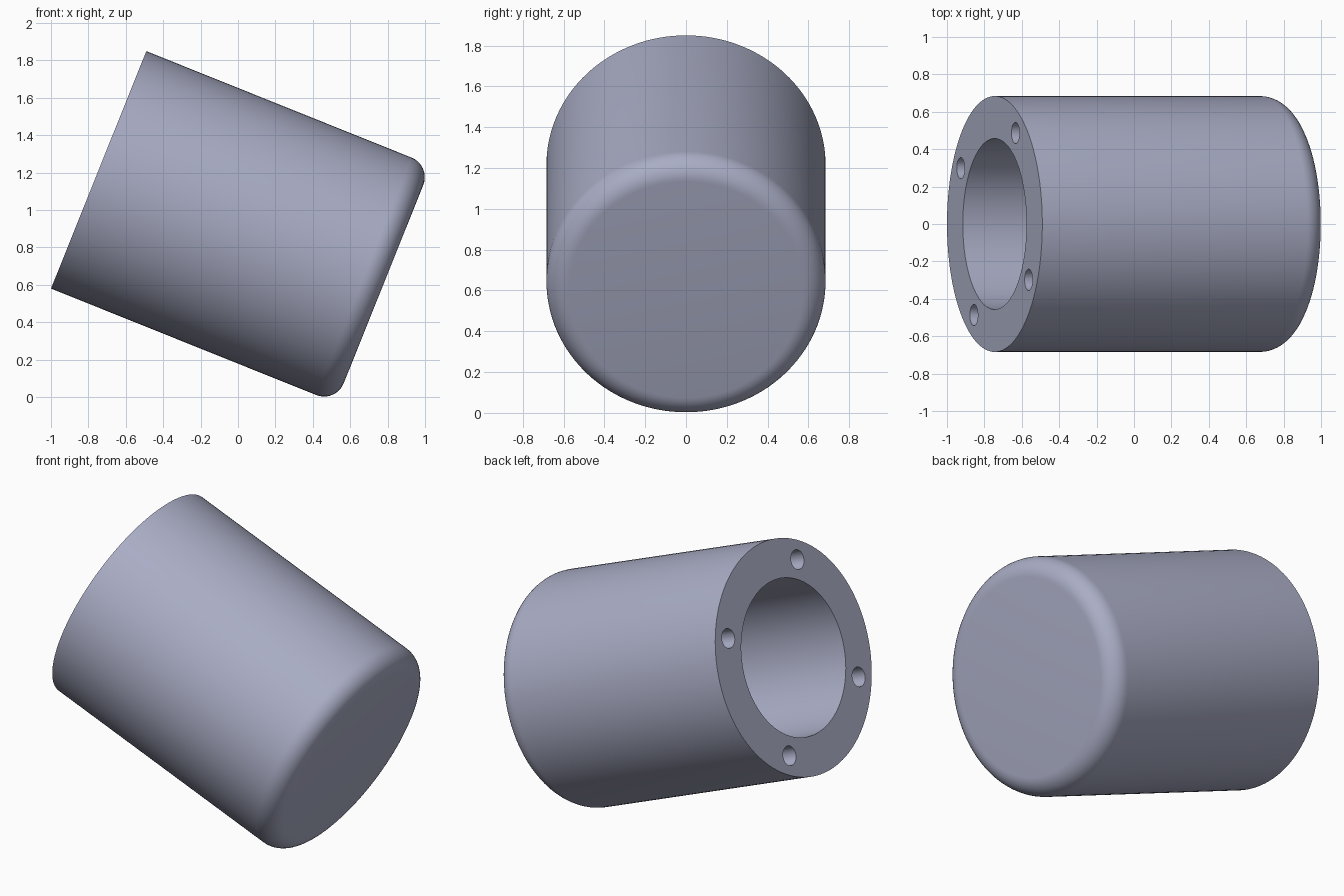
import bpy
import bmesh
from math import radians, sin, cos, pi
from mathutils import Matrix, Vector

default = bpy.data.objects.get("Cube")
if default:
    bpy.data.objects.remove(default, do_unlink=True)

RADIUS, LENGTH, FILLET = 0.684, 1.641, 0.113
BORE_RADIUS, BORE_DEPTH = 0.457, 1.41
HOLE_RADIUS, HOLE_DEPTH, HOLE_CIRCLE = 0.057, 0.4, 0.571
SEGMENTS = 128

metal = bpy.data.materials.new("blue grey metal")
metal.use_nodes = True
colour = (0.40, 0.42, 0.56, 1)
metal.diffuse_color = colour
metal.node_tree.nodes["Principled BSDF"].inputs["Base Color"].default_value = colour


def make_object(name, bm):
    bmesh.ops.recalc_face_normals(bm, faces=bm.faces[:])
    mesh = bpy.data.meshes.new(name)
    bm.to_mesh(mesh)
    bm.free()
    obj = bpy.data.objects.new(name, mesh)
    bpy.context.collection.objects.link(obj)
    mesh.materials.append(metal)
    return obj


# Cup body: bore floor, bore wall, rim, outer wall, rounded edge, closed end
profile = [(0, BORE_DEPTH), (BORE_RADIUS, BORE_DEPTH), (BORE_RADIUS, 0), (RADIUS, 0)]
for i in range(11):
    a = i / 10 * pi / 2
    profile.append((RADIUS - FILLET + FILLET * cos(a), LENGTH - FILLET + FILLET * sin(a)))
profile.append((0, LENGTH))

bm = bmesh.new()
verts = [bm.verts.new((r, 0, z)) for r, z in profile]
edges = [bm.edges.new(pair) for pair in zip(verts, verts[1:])]
bmesh.ops.spin(bm, geom=verts + edges, cent=(0, 0, 0), axis=(0, 0, 1),
               angle=2 * pi, steps=SEGMENTS, use_merge=False)
bmesh.ops.remove_doubles(bm, verts=bm.verts[:], dist=0.0001)
body = make_object("cup_body", bm)

# Four blind screw holes in the rim
bm = bmesh.new()
for i in range(4):
    a = radians(121.5 + 90 * i)
    place = Matrix.Translation((HOLE_CIRCLE * cos(a), HOLE_CIRCLE * sin(a), 0))
    bmesh.ops.create_cone(bm, cap_ends=True, segments=32, radius1=HOLE_RADIUS,
                          radius2=HOLE_RADIUS, depth=2 * HOLE_DEPTH, matrix=place)
cutter = make_object("hole_cutter", bm)
cutter.hide_render = True

holes = body.modifiers.new("screw holes", 'BOOLEAN')
holes.operation = 'DIFFERENCE'
holes.solver = 'EXACT'
holes.object = cutter
bpy.ops.object.select_all(action='DESELECT')
body.select_set(True)
bpy.context.view_layer.objects.active = body
bpy.ops.object.modifier_apply(modifier=holes.name)
bpy.data.objects.remove(cutter, do_unlink=True)

# Smooth walls with crisp rims
bpy.ops.object.shade_smooth_by_angle(angle=radians(30))

# Lean the cup so the open end points up and to the side
body.rotation_euler = (0, radians(111.87), 0)
body.location = Vector((-0.745, 0, 1.215))
